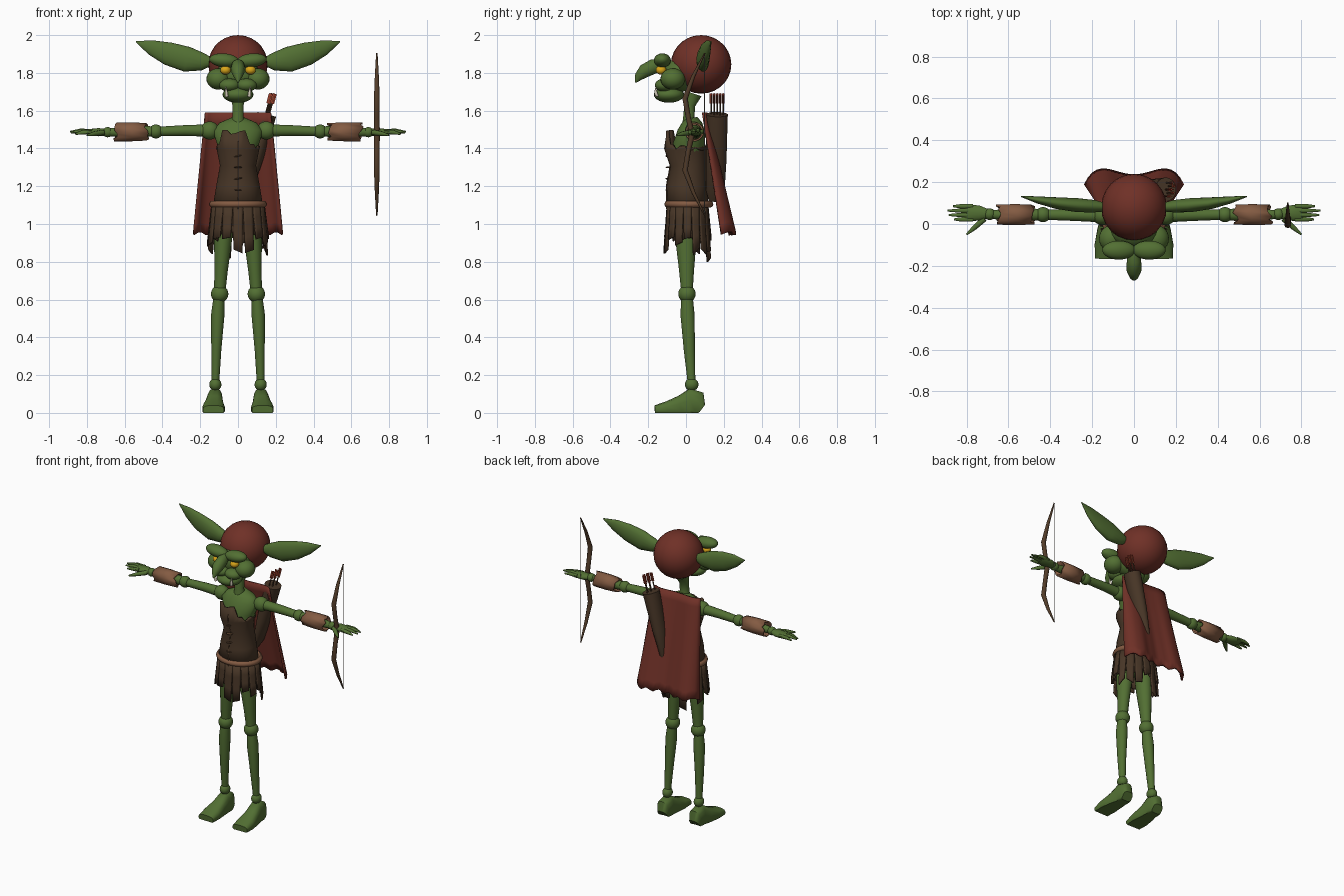
import bpy, bmesh, math, random
from mathutils import Vector

random.seed(4)
cube = bpy.data.objects.get("Cube")
if cube:
    bpy.data.objects.remove(cube)


def material(name, r, g, b):
    m = bpy.data.materials.new(name)
    m.use_nodes = True
    m.diffuse_color = (r, g, b, 1)
    bsdf = m.node_tree.nodes["Principled BSDF"]
    bsdf.inputs["Base Color"].default_value = (r, g, b, 1)
    bsdf.inputs["Roughness"].default_value = 0.8
    return m


SKIN = material("green skin", .085, .16, .033)
RED = material("dark red cloth", .16, .03, .02)
LEATHER = material("dark leather", .065, .037, .02)
TAN = material("tan leather", .23, .105, .055)
WOOD = material("bow wood", .085, .045, .022)
YELLOW = material("yellow eye", .7, .38, .01)
IVORY = material("ivory tooth", .65, .6, .48)
FEATHER = material("red feather", .36, .05, .025)
STRING = material("grey string", .3, .28, .25)


def finish(name, bm, mat, thick=0, angle=45):
    """Turn a bmesh into an object, smooth except at sharp edges."""
    bmesh.ops.recalc_face_normals(bm, faces=bm.faces)
    for f in bm.faces:
        f.smooth = True
    for e in bm.edges:
        e.smooth = e.calc_face_angle(0) < math.radians(angle)
    me = bpy.data.meshes.new(name)
    bm.to_mesh(me)
    bm.free()
    me.materials.append(mat)
    ob = bpy.data.objects.new(name, me)
    bpy.context.collection.objects.link(ob)
    if thick:
        mod = ob.modifiers.new("thickness", "SOLIDIFY")
        mod.thickness = thick
        mod.offset = 0
    return ob


def loft(name, stations, mat, ref=(0, 0, 1), sides=16, power=1, caps=True, thick=0, edit=None):
    """Skin elliptical rings (x, y, z, radius along ref, other radius)."""
    bm = bmesh.new()
    pts = [Vector(s[:3]) for s in stations]
    rings = []
    for i, s in enumerate(stations):
        t = (pts[min(i + 1, len(pts) - 1)] - pts[max(i - 1, 0)]).normalized()
        u = Vector(ref)
        u = (u - t * u.dot(t)).normalized()
        v = t.cross(u)
        ring = []
        for k in range(sides):
            a = math.tau * (k + .5) / sides
            c, d = (math.copysign(abs(w) ** power, w) for w in (math.cos(a), math.sin(a)))
            ring.append(bm.verts.new(pts[i] + u * c * s[3] + v * d * s[4]))
        rings.append(ring)
    for a, b in zip(rings, rings[1:]):
        for k in range(sides):
            j = (k + 1) % sides
            bm.faces.new((a[k], a[j], b[j], b[k]))
    if caps:
        bm.faces.new(rings[0])
        bm.faces.new(rings[-1])
    if edit:
        edit(rings)
    return finish(name, bm, mat, thick)


def ball(name, loc, size, mat, tilt=0):
    bm = bmesh.new()
    bmesh.ops.create_uvsphere(bm, u_segments=24, v_segments=14, radius=1)
    for v in bm.verts:
        v.co = Vector(v.co[i] * size[i] for i in range(3))
    ob = finish(name, bm, mat)
    ob.location = loc
    ob.rotation_euler.y = tilt
    return ob


def sheet(name, func, nu, nv, mat, thick):
    """Grid surface from func(u, v), u in -1..1, v in 0..1."""
    bm = bmesh.new()
    g = [[bm.verts.new(func(2 * i / nu - 1, j / nv)) for i in range(nu + 1)] for j in range(nv + 1)]
    for j in range(nv):
        for i in range(nu):
            bm.faces.new((g[j][i], g[j][i + 1], g[j + 1][i + 1], g[j + 1][i]))
    return finish(name, bm, mat, thick)


# Head, cap and face
ball("cap", (0, .08, 1.845), (.157, .16, .155), RED)
ball("head", (0, -.03, 1.79), (.115, .09, .09), SKIN)
ball("chin", (0, -.09, 1.685), (.082, .08, .043), SKIN)
loft("nose", [(0, -.12, 1.85, .02, .02), (0, -.17, 1.835, .04, .035), (0, -.22, 1.81, .037, .036),
              (0, -.25, 1.78, .024, .022), (0, -.268, 1.75, .004, .004)], SKIN)
loft("neck", [(0, .02, 1.5, .05, .045), (0, .015, 1.57, .03, .03), (0, .02, 1.63, .03, .03),
              (0, .04, 1.69, .045, .045)], SKIN, ref=(1, 0, 0))

# Torso
loft("torso", [(0, .01, 1.0, .1, .07), (0, .01, 1.1, .12, .09), (0, .015, 1.28, .08, .07),
               (0, .015, 1.42, .11, .085), (0, .03, 1.49, .135, .075), (0, .03, 1.535, .1, .055),
               (0, .025, 1.56, .04, .035)], SKIN, ref=(1, 0, 0), sides=24)


def ragged_neckline(rings):
    for i, v in enumerate(rings[-1]):
        v.co.z += (.045 if v.co.y < -.03 and abs(v.co.x + .02) < .06 else -.03) + random.uniform(-.02, .015)


vest_shape = [(0, .01, 1.08, .13, .105), (0, .005, 1.2, .11, .102), (0, .012, 1.31, .09, .088),
              (0, -.002, 1.4, .108, .104), (0, .0, 1.44, .112, .1)]
loft("vest", vest_shape, LEATHER, ref=(1, 0, 0), sides=28, caps=False, thick=.012, edit=ragged_neckline)
loft("vest_seam", [(0, y - ry - .006, z, .004, .004) for _, y, z, _, ry in vest_shape], WOOD,
     ref=(1, 0, 0), sides=6)
for z in (1.18, 1.24, 1.3, 1.36, 1.41):
    ball("vest_lace", (0, -.092, z), (.022, .018, .004), WOOD, random.uniform(-.3, .3))

# Belt and tattered skirt
bm = bmesh.new()
belt_rings = []
for i in range(36):
    a = math.tau * i / 36
    ring = []
    for k in range(8):
        b = math.tau * k / 8
        r = .015 * math.cos(b)
        ring.append(bm.verts.new(((.138 + r) * math.cos(a), .015 + (.115 + r) * math.sin(a),
                                  1.105 + .018 * math.sin(b))))
    belt_rings.append(ring)
for i in range(36):
    p, q = belt_rings[i - 1], belt_rings[i]
    for k in range(8):
        bm.faces.new((p[k - 1], p[k], q[k], q[k - 1]))
finish("belt", bm, TAN)


def skirt_strip(angle, shrink, length):
    half = .2
    skew = random.uniform(-.03, .03)

    def point(u, v):
        a = angle + u * half * (1 - .25 * v)
        grow = shrink + .17 * v
        drop = length * v * (1 + skew * 3 * u)
        return Vector((.13 * grow * math.cos(a), .008 + .1 * grow * math.sin(a), 1.095 - drop))
    sheet("skirt_strip", point, 4, 3, LEATHER, .01)


for n in range(16):
    a = math.tau * (n + .5) / 16 + math.pi / 16
    skirt_strip(a, 1.06, random.choice((.17, .2, .24, .285)))
    skirt_strip(a + .2, .96, random.uniform(.14, .2))

# Cape
def cape_point(u, v):
    fold = -.018 * math.cos(4 * u) - .075 * abs(u) ** 6
    y = .105 + .145 * v + fold * (.25 + .75 * v)
    return Vector((u * (.172 + .062 * v), y, 1.59 - .65 * v + .02 * v * math.sin(9 * u) ** 2))


sheet("cape", cape_point, 24, 12, RED, .012)

# Quiver and arrows
loft("quiver", [(.03, .15, 1.12, .008, .03), (.05, .155, 1.18, .026, .05), (.09, .16, 1.34, .042, .055),
                (.152, .165, 1.58, .052, .057)], LEATHER, ref=(1, 0, 0), sides=20)
for n in range(5):
    dx, dy = .012 * (n % 2) - .006 + .003 * n, .016 * (n - 2)
    loft("arrow_shaft", [(.14 + dx, .165 + dy, 1.54, .004, .004), (.178 + dx, .165 + dy, 1.68, .004, .004)],
         WOOD, ref=(1, 0, 0), sides=6)
    for rx, ry in ((.013, .002), (.002, .009)):
        loft("arrow_feather", [(.166 + dx, .165 + dy, 1.638, rx, ry), (.18 + dx, .165 + dy, 1.69, rx, ry)],
             FEATHER, ref=(1, 0, 0), sides=4, power=.6)

# Bow in the left hand
half_bow = [(.19, -.005, .016), (.31, .04, .011), (.43, .1, .004)]
limb = [(0, .032, .017), (.09, .012, .015)] + half_bow
path = [(-h, y, r) for h, y, r in limb[:0:-1]] + limb
loft("bow", [(.735, y, 1.475 + h, r, r * .9) for h, y, r in path], WOOD, ref=(1, 0, 0), sides=10)
loft("bow_string", [(.735, .098, 1.475 + h, .002, .002) for h in (-.43, .43)], STRING, ref=(1, 0, 0), sides=6)


def ragged_ends(rings):
    for ring in (rings[0], rings[-1]):
        for v in ring:
            v.co.x += random.uniform(-.014, .014)


def flat_sole(rings):
    for ring in rings:
        for v in ring:
            v.co.z = max(v.co.z, 0)


# Mirrored parts
for side, s in (("left", 1), ("right", -1)):
    def limb_part(name, stations, mat=SKIN, **kw):
        loft(side + "_" + name, [(s * st[0],) + st[1:] for st in stations], mat, **kw)

    def blob(name, loc, size, mat=SKIN, tilt=0):
        ball(side + "_" + name, (s * loc[0],) + loc[1:], size, mat, s * tilt)

    # Face
    blob("brow", (.072, -.125, 1.866), (.08, .045, .037), tilt=-.1)
    blob("eye", (.066, -.132, 1.815), (.028, .028, .024), YELLOW)
    blob("cheek", (.105, -.07, 1.768), (.062, .065, .056))
    blob("upper_lip", (.045, -.115, 1.735), (.055, .05, .035))
    limb_part("fang", [(.06, -.155, 1.675, .01, .01), (.062, -.16, 1.7, .008, .008),
                       (.065, -.16, 1.728, .001, .001)], IVORY, ref=(1, 0, 0), sides=8)
    limb_part("ear", [(.135, .08, 1.86, .02, .02), (.19, .085, 1.86, .048, .03), (.27, .09, 1.872, .068, .034),
                      (.37, .1, 1.902, .062, .028), (.46, .115, 1.935, .04, .017),
                      (.54, .132, 1.966, .003, .003)])
    # Arm
    blob("shoulder", (.15, .04, 1.495), (.05, .045, .048))
    limb_part("upper_arm", [(.13, .04, 1.495, .034, .034), (.28, .043, 1.495, .029, .029),
                            (.43, .045, 1.49, .025, .025)])
    blob("elbow", (.435, .045, 1.49), (.037, .036, .037))
    limb_part("forearm", [(.44, .045, 1.49, .026, .026), (.54, .045, 1.49, .034, .034),
                          (.69, .045, 1.485, .02, .02)])
    limb_part("bracer", [(.485, .045, 1.488, .042, .043), (.56, .045, 1.488, .046, .046),
                         (.65, .045, 1.488, .046, .044)], TAN, caps=False, thick=.01, edit=ragged_ends)
    blob("wrist", (.69, .047, 1.486), (.028, .028, .027))
    limb_part("palm", [(.69, .048, 1.486, .018, .02), (.74, .052, 1.486, .022, .037),
                       (.79, .054, 1.486, .017, .04), (.81, .054, 1.486, .008, .034)])
    for y, end, z in ((.022, .86, 1.48), (.043, .885, 1.488), (.064, .89, 1.492), (.085, .865, 1.486)):
        limb_part("finger", [(.77, y, 1.488, .012, .012), (.83, y, z + .004, .011, .011),
                             (end, y, z - .004, .005, .005)], sides=8)
    limb_part("thumb", [(.715, .025, 1.485, .015, .015), (.76, -.015, 1.478, .013, .013),
                        (.8, -.05, 1.47, .005, .005)], sides=8)
    # Leg and foot
    limb_part("thigh", [(.07, .0, 1.05, .055, .06), (.08, .0, .9, .047, .055), (.09, .003, .75, .036, .04),
                        (.097, .005, .63, .03, .03)], ref=(1, 0, 0))
    blob("knee", (.097, .005, .63), (.046, .046, .046))
    limb_part("shin", [(.1, .005, .63, .028, .03), (.107, .008, .52, .036, .038), (.115, .018, .33, .027, .03),
                       (.12, .03, .15, .02, .02)], ref=(1, 0, 0))
    blob("ankle", (.12, .03, .15), (.032, .036, .034))
    limb_part("foot", [(.13, -.165, .015, .056, .025), (.129, -.1, .02, .06, .042), (.126, -.03, .03, .05, .062),
                       (.122, .02, .04, .042, .09), (.122, .06, .03, .042, .085), (.122, .08, .015, .036, .035)],
              ref=(1, 0, 0), power=.7, edit=flat_sole)
